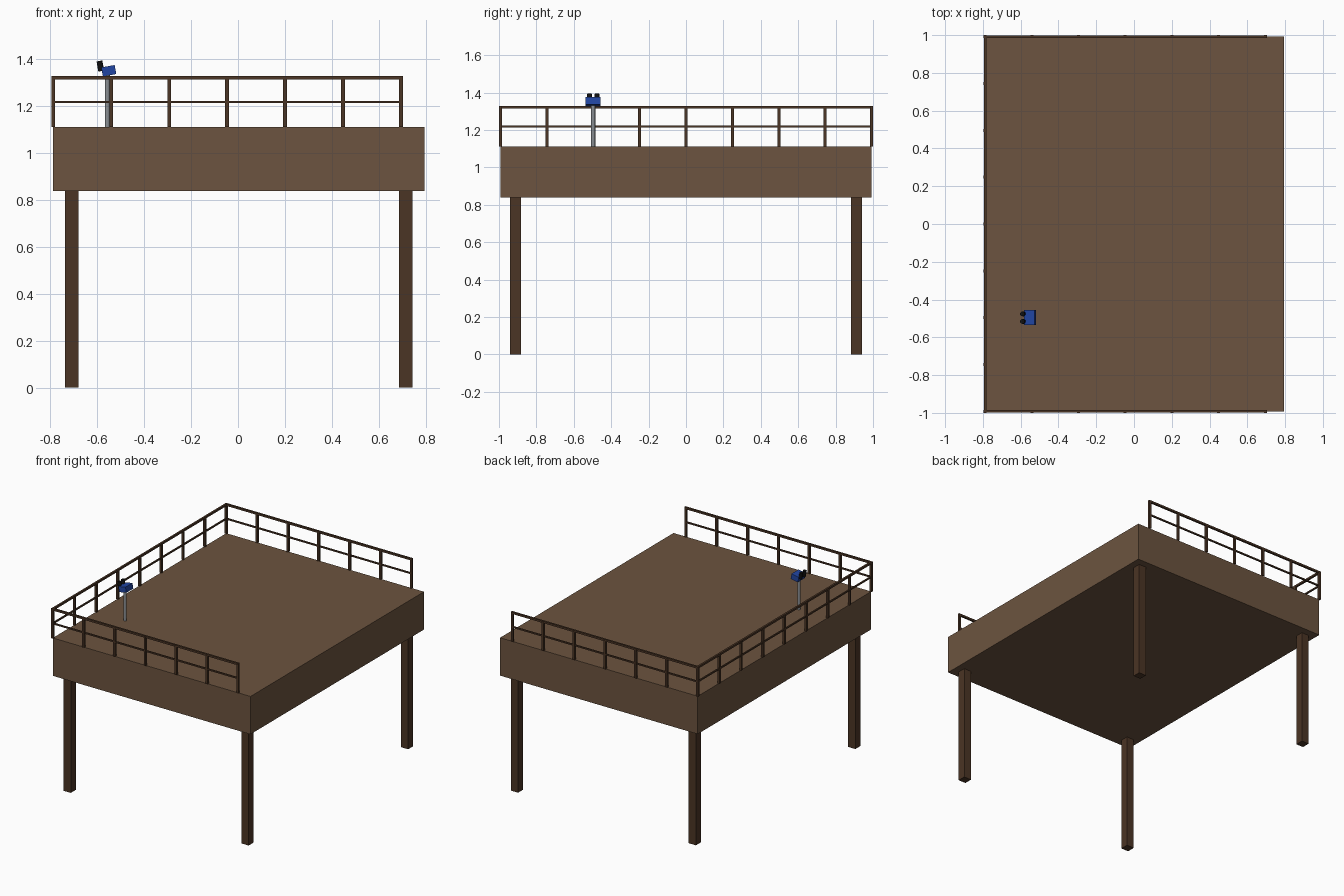
import bpy
from math import radians

if "Cube" in bpy.data.objects:
    bpy.data.objects.remove(bpy.data.objects["Cube"])


def material(name, color):
    m = bpy.data.materials.new(name)
    m.diffuse_color = (*color, 1)
    m.use_nodes = True
    m.node_tree.nodes["Principled BSDF"].inputs["Base Color"].default_value = m.diffuse_color
    return m


DECK = material("deck_wood", (0.15, 0.088, 0.05))
DARK = material("dark_wood", (0.07, 0.035, 0.018))
STEEL = material("steel", (0.25, 0.27, 0.29))
BLUE = material("blue_paint", (0.015, 0.06, 0.36))
BLACK = material("black_rubber", (0.005, 0.005, 0.005))


def box(name, center, size, mat, tilt=0):
    bpy.ops.mesh.primitive_cube_add(size=1, location=center, rotation=(0, tilt, 0))
    o = bpy.context.object
    o.name = name
    o.scale = size
    o.data.materials.append(mat)
    return o


def cylinder(name, center, radius, depth, sides, mat, tilt=0):
    bpy.ops.mesh.primitive_cylinder_add(vertices=sides, radius=radius, depth=depth,
                                        location=center, rotation=(0, tilt, 0))
    o = bpy.context.object
    o.name = name
    o.data.materials.append(mat)
    bpy.ops.object.shade_smooth_by_angle()
    return o


X0, X1, Y, CX = -0.788, 0.795, 0.992, 0.003
Z0, Z1 = 0.838, 1.112        # underside and top of the deck
RAIL_END = 0.695             # side rails stop short of the open edge
TOP, MID, POST = 1.321, 1.218, 0.016

# Platform
box("platform", (CX, 0, (Z0 + Z1) / 2), (X1 - X0, 2 * Y, Z1 - Z0), DECK)

# Legs
for sx in (-1, 1):
    for sy in (-1, 1):
        box("leg", (CX + sx * 0.712, sy * 0.912, Z0 / 2), (0.058, 0.058, Z0), DARK)


# Railing posts
def post(x, y):
    box("rail_post", (x, y, (Z1 + TOP) / 2), (POST, POST, TOP - Z1), DARK)


for i in range(7):
    for sy in (-1, 1):
        post(X0 + (RAIL_END - X0) * i / 6, sy * Y)
for i in range(1, 8):
    post(X0, -Y + 2 * Y * i / 8)

# Top and middle rails on three sides
for name, z, t in (("top_rail", TOP, 0.014), ("middle_rail", MID, 0.010)):
    for sy in (-1, 1):
        box(name, ((X0 + RAIL_END) / 2, sy * Y, z), (RAIL_END - X0 + POST, t, t), DARK)
    box(name, (X0, 0, z), (t, 2 * Y, t), DARK)

# Viewer on a pole: stand, tilted body and two eyepieces
VY, TILT = -0.496, radians(-10)
cylinder("viewer_pole", (-0.557, VY, (Z1 + 1.345) / 2), 0.011, 1.345 - Z1, 16, STEEL)
box("viewer_body", (-0.551, VY, 1.351), (0.058, 0.08, 0.039), BLUE, TILT)
for sy in (-1, 1):
    cylinder("viewer_eyepiece", (-0.587, VY + sy * 0.02, 1.371), 0.0125, 0.044, 16, BLACK, TILT)
